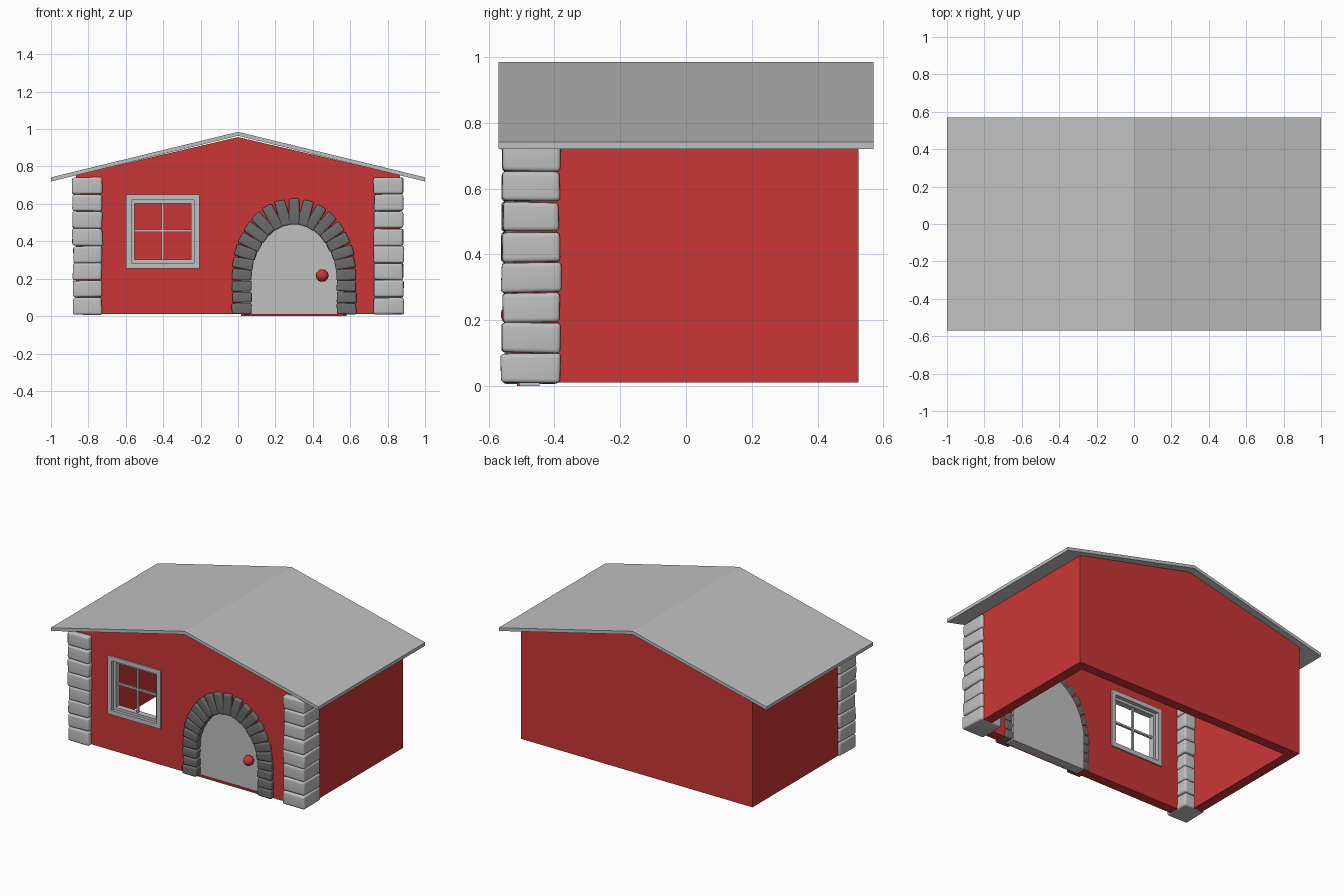
import bpy, bmesh, math, random
from mathutils import Matrix, Vector

if "Cube" in bpy.data.objects:
    bpy.data.objects.remove(bpy.data.objects["Cube"])

random.seed(4)


def material(name, rgb):
    m = bpy.data.materials.new(name)
    m.diffuse_color = (*rgb, 1)
    m.use_nodes = True
    m.node_tree.nodes["Principled BSDF"].inputs["Base Color"].default_value = m.diffuse_color
    return m


RED = material("red paint", (0.60, 0.037, 0.037))
GREY = material("light grey", (0.53, 0.53, 0.53))
DARK = material("dark stone", (0.15, 0.15, 0.15))


def finish(name, bm, mat, smooth=False):
    mesh = bpy.data.meshes.new(name)
    bm.to_mesh(mesh)
    bm.free()
    ob = bpy.data.objects.new(name, mesh)
    bpy.context.collection.objects.link(ob)
    mesh.materials.append(mat)
    if smooth:
        bpy.ops.object.select_all(action='DESELECT')
        ob.select_set(True)
        bpy.context.view_layer.objects.active = ob
        bpy.ops.object.shade_smooth_by_angle(angle=math.radians(40))
    return ob


def slab(name, loops, y0, y1, mat):
    """Fill x/z outlines (later loops are holes) and extrude from y0 to y1."""
    bm = bmesh.new()
    for loop in loops:
        vs = [bm.verts.new((x, y0, z)) for x, z in loop]
        for a, b in zip(vs, vs[1:] + vs[:1]):
            bm.edges.new((a, b))
    bmesh.ops.triangle_fill(bm, edges=bm.edges[:], use_beauty=True, normal=(0, -1, 0))
    res = bmesh.ops.extrude_face_region(bm, geom=bm.faces[:], use_keep_orig=True)
    moved = [g for g in res["geom"] if isinstance(g, bmesh.types.BMVert)]
    bmesh.ops.translate(bm, verts=moved, vec=(0, y1 - y0, 0))
    bmesh.ops.recalc_face_normals(bm, faces=bm.faces[:])
    return finish(name, bm, mat)


def rect(x0, x1, z0, z1):
    return [(x0, z0), (x1, z0), (x1, z1), (x0, z1)]


def add_stone(bm, matrix, size, jitter, bevel):
    """One worn, rounded block."""
    s = bmesh.new()
    bmesh.ops.create_cube(s, size=1)
    for v in s.verts:
        v.co = Vector([c * d + random.uniform(-jitter, jitter) for c, d in zip(v.co, size)])
    bmesh.ops.bevel(s, geom=s.edges[:], offset=bevel, segments=3, profile=0.6,
                    affect='EDGES', clamp_overlap=True)
    s.transform(matrix)
    tmp = bpy.data.meshes.new("tmp")
    s.to_mesh(tmp)
    s.free()
    bm.from_mesh(tmp)
    bpy.data.meshes.remove(tmp)


# Door arch line: short uprights, then half an ellipse
CX, HALF, SPRING, RISE, BASE = 0.30, 0.28, 0.20, 0.36, 0.01
arch = [(CX - HALF, BASE)]
for i in range(33):
    a = math.pi * (1 - i / 32)
    arch.append((CX + HALF * math.cos(a), SPRING + RISE * math.sin(a)))
arch.append((CX + HALF, BASE))

# Walls: gabled front with door and window openings, back, two sides
W, EAVE, PEAK, F, T = 0.865, 0.755, 0.957, 0.525, 0.065
gable = [(W, BASE), (W, EAVE), (0, PEAK), (-W, EAVE), (-W, BASE)]
slab("front_wall", [arch + gable, rect(-0.59, -0.215, 0.265, 0.64)], -F, -F + T, RED)
slab("back_wall", [gable], F - T, F, RED)
inner_top = EAVE + T * (PEAK - EAVE) / W
for s, side in ((-1, "left"), (1, "right")):
    outline = [(s * W, BASE), (s * W, EAVE), (s * (W - T), inner_top), (s * (W - T), BASE)]
    slab(side + "_wall", [outline], -F + T, F - T, RED)

# Roof: thin folded sheet
slab("roof", [[(-1, 0.72), (0, 0.964), (1, 0.72), (1, 0.742), (0, 0.985), (-1, 0.742)]],
     -0.57, 0.57, GREY)

# Door, threshold and knob
door_line = [(CX - HALF, 0)] + arch[1:-1] + [(CX + HALF, 0)]
slab("door", [door_line], -0.505, -0.445, GREY)
slab("threshold", [rect(CX - HALF - 0.005, CX + HALF, 0, 0.012)], -0.514, -0.505, RED)
knob = bmesh.new()
bmesh.ops.create_uvsphere(knob, u_segments=24, v_segments=14, radius=0.033,
                          matrix=Matrix.Translation((0.45, -0.53, 0.217)))
finish("door_knob", knob, RED, True)

# Arch stones, evenly spaced along the arch line
pts = [Vector((x, 0, z)) for x, z in arch]
lengths = [(b - a).length for a, b in zip(pts, pts[1:])]
total, COUNT = sum(lengths), 23


def along(d):
    for a, b, l in zip(pts, pts[1:], lengths):
        if d <= l:
            return a.lerp(b, d / l)
        d -= l
    return pts[-1]


ring = bmesh.new()
pitch = total / COUNT
for i in range(COUNT):
    d = (i + 0.5) * pitch
    p = along(d)
    tan = (along(d + pitch * 0.4) - along(d - pitch * 0.4)).normalized()
    turn = math.atan2(tan.x, tan.z)
    height = max(0, (p.z - 0.25) / 0.31)
    m = Matrix.Translation((p.x, -0.503, p.z)) @ Matrix.Rotation(turn, 4, 'Y')
    add_stone(ring, m, (0.104 + 0.034 * height, 0.096, pitch * 0.96), 0.003, 0.011)
finish("door_arch_stones", ring, DARK, True)

# Corner stone columns
ROWS, LOW, HIGH = 8, 0.008, 0.744
step = (HIGH - LOW) / ROWS
for s, side in ((-1, "left"), (1, "right")):
    col = bmesh.new()
    for i in range(ROWS):
        m = Matrix.Translation((s * 0.805, -0.471, LOW + (i + 0.5) * step))
        grow = random.uniform(-0.006, 0.006)
        add_stone(col, m, (0.158 + grow, 0.176 + grow, step * 0.975), 0.003, 0.014)
    finish(side + "_corner_stones", col, GREY, True)

# Window: outer trim, recessed sash and cross bars
slab("window_trim", [rect(-0.60, -0.205, 0.255, 0.65), rect(-0.57, -0.235, 0.285, 0.62)],
     -0.535, -0.45, GREY)
slab("window_sash", [rect(-0.572, -0.233, 0.283, 0.622), rect(-0.553, -0.252, 0.302, 0.603)],
     -0.515, -0.475, GREY)
slab("window_upright_bar", [rect(-0.408, -0.396, 0.295, 0.61)], -0.502, -0.485, GREY)
slab("window_cross_bar", [rect(-0.56, -0.245, 0.451, 0.463)], -0.501, -0.486, GREY)
